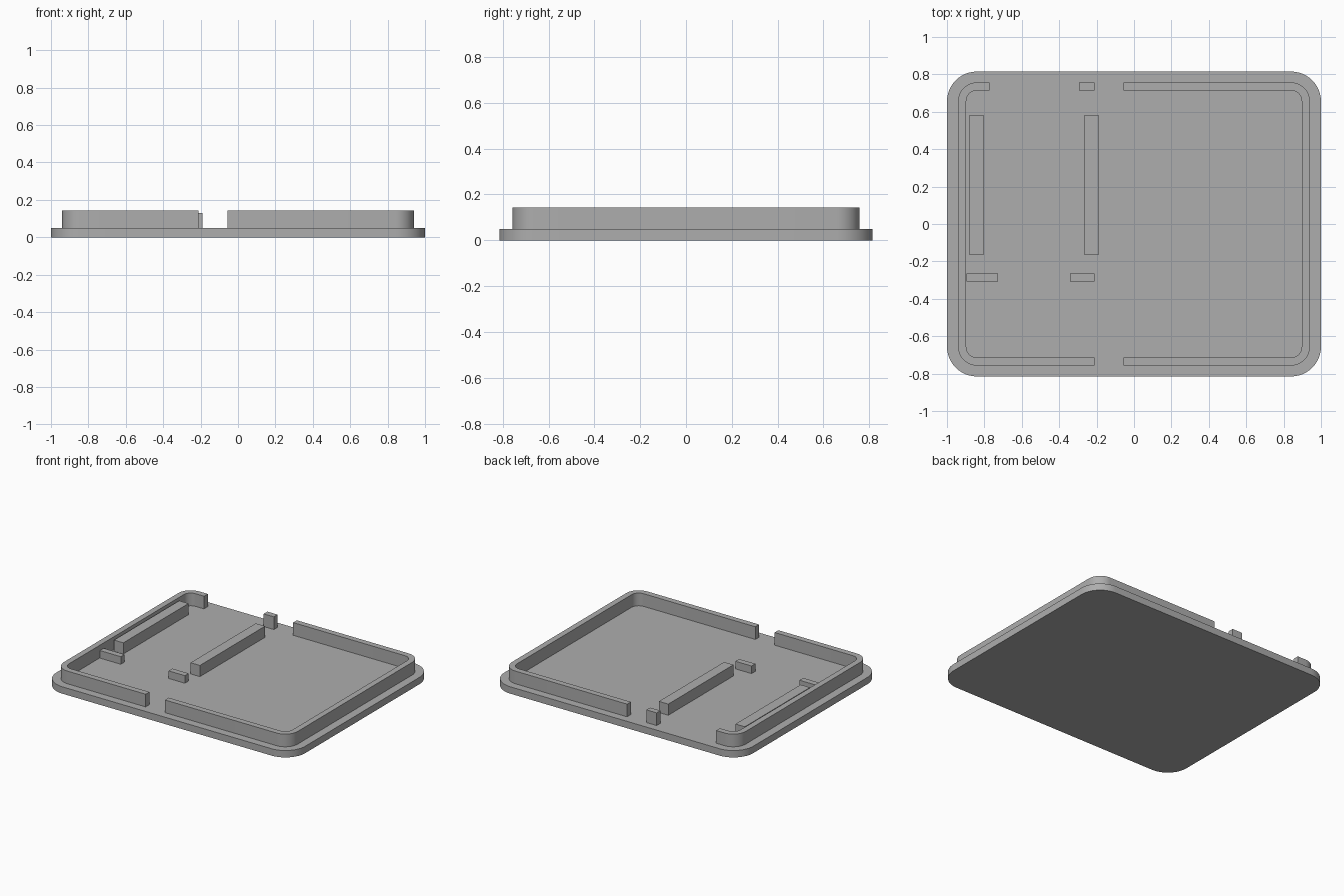
import bpy, bmesh, math

cube = bpy.data.objects.get("Cube")
if cube:
    bpy.data.objects.remove(cube, do_unlink=True)

grey = bpy.data.materials.new("plain_grey")
grey.use_nodes = True
COLOR = (0.42, 0.42, 0.42, 1)
grey.diffuse_color = COLOR
grey.node_tree.nodes["Principled BSDF"].inputs["Base Color"].default_value = COLOR

PLATE_TOP, RIM_TOP, RAIL_TOP, STOP_TOP = 0.05, 0.142, 0.131, 0.105
RIM_X, RIM_Y, RIM_R, RIM_T = 0.94, 0.757, 0.1, 0.043


def arc(cx, cy, radius, start, steps=12):
    """Quarter circle, counter-clockwise from the start angle in degrees."""
    angles = [math.radians(start + 90 * i / steps) for i in range(steps + 1)]
    return [(cx + radius * math.cos(a), cy + radius * math.sin(a)) for a in angles]


def solid(name, polygons, z0, z1):
    """Extrude flat polygons that share edges into one closed solid."""
    bm = bmesh.new()
    for poly in polygons:
        bm.faces.new([bm.verts.new((x, y, z0)) for x, y in poly])
    bmesh.ops.remove_doubles(bm, verts=bm.verts[:], dist=1e-5)
    top = bmesh.ops.extrude_face_region(bm, geom=bm.faces[:], use_keep_orig=True)
    verts = [g for g in top["geom"] if isinstance(g, bmesh.types.BMVert)]
    bmesh.ops.translate(bm, verts=verts, vec=(0, 0, z1 - z0))
    bmesh.ops.recalc_face_normals(bm, faces=bm.faces[:])
    mesh = bpy.data.meshes.new(name)
    bm.to_mesh(mesh)
    bm.free()
    mesh.materials.append(grey)
    obj = bpy.data.objects.new(name, mesh)
    bpy.context.collection.objects.link(obj)
    bpy.ops.object.select_all(action="DESELECT")
    obj.select_set(True)
    bpy.context.view_layer.objects.active = obj
    bpy.ops.object.shade_smooth_by_angle(angle=math.radians(30))


def block(name, x0, x1, y0, y1, top):
    solid(name, [[(x0, y0), (x1, y0), (x1, y1), (x0, y1)]], PLATE_TOP, top)


def rim(name, side, front_end, back_end):
    """C-shaped wall on one side, with rounded corners and open ends."""
    def path(inset):
        cx, cy, r = RIM_X - RIM_R, RIM_Y - RIM_R, RIM_R - inset
        bend = arc(cx, -cy, r, -90) + arc(cx, cy, r, 0)
        return ([(front_end, inset - RIM_Y)] + [(side * x, y) for x, y in bend]
                + [(back_end, RIM_Y - inset)])
    out, inn = path(0), path(RIM_T)
    quads = [[out[i], out[i + 1], inn[i + 1], inn[i]] for i in range(len(out) - 1)]
    solid(name, quads, PLATE_TOP, RIM_TOP)


# Base plate with rounded corners
R = 0.16
X, Y = 1 - R, 0.815 - R
plate = arc(X, Y, R, 0) + arc(-X, Y, R, 90) + arc(-X, -Y, R, 180) + arc(X, -Y, R, 270)
solid("base_plate", [plate], 0, PLATE_TOP)

# Raised rim in two parts, and the short post in the rear opening
rim("left_rim", 1, -0.057, -0.057)
rim("right_rim", -1, -0.212, -0.773)
block("rear_post", -0.294, -0.212, RIM_Y - RIM_T, RIM_Y, RIM_TOP)

# Pair of long rails
for name, x in (("outer_rail", -0.88), ("inner_rail", -0.265)):
    block(name, x, x + 0.075, -0.166, 0.582, RAIL_TOP)

# Low end stops in front of the rails
for name, x0, x1 in (("outer_stop", -0.895, -0.727), ("inner_stop", -0.342, -0.212)):
    block(name, x0, x1, -0.307, -0.264, STOP_TOP)
